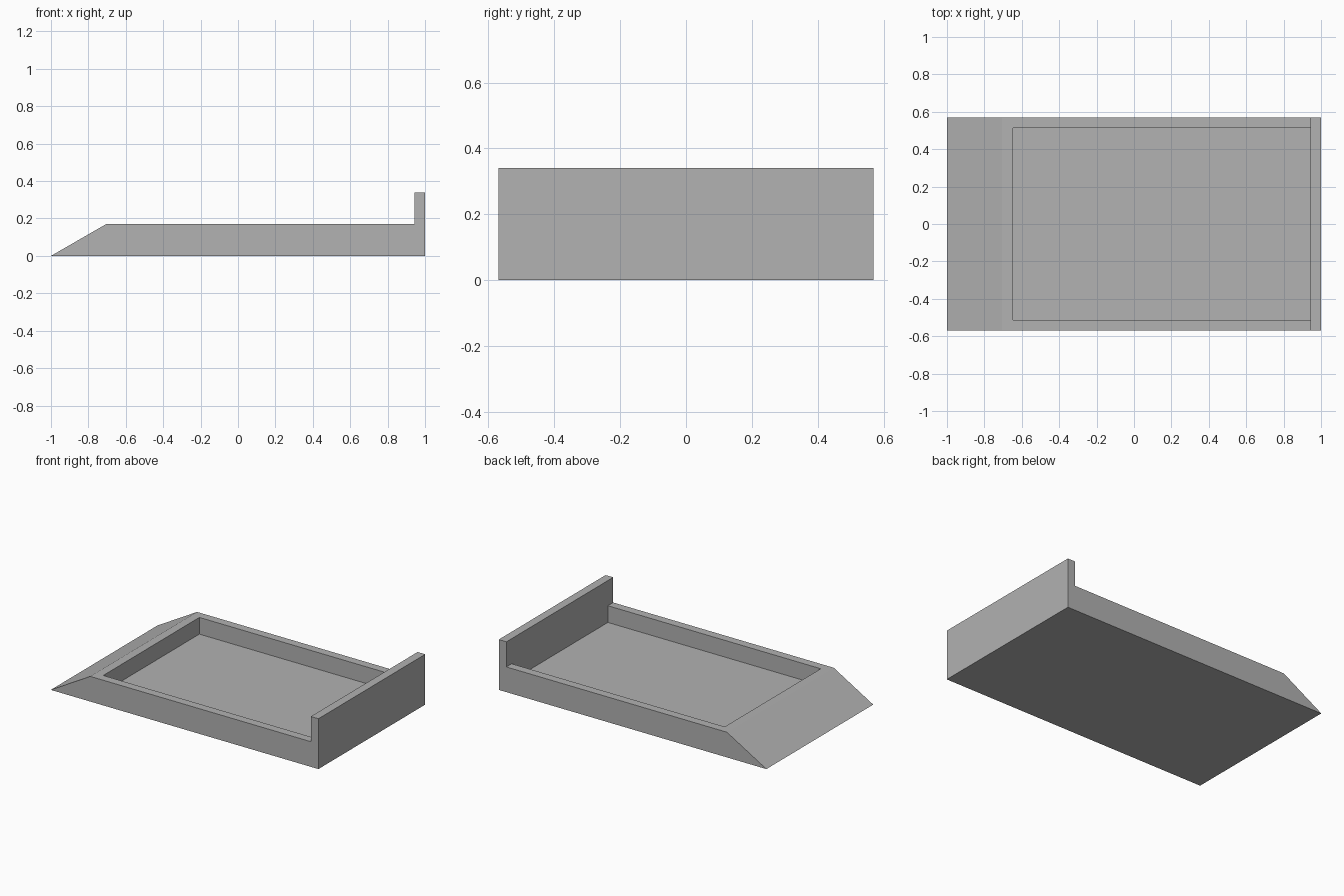
import bpy

cube = bpy.data.objects.get("Cube")
if cube:
    bpy.data.objects.remove(cube, do_unlink=True)

HALF_DEPTH = 0.57   # half the width across the ramp
WALL = 0.057        # rim, floor and end wall thickness
DECK = 0.17         # height of the rim
TOP = 0.34          # height of the end wall
RAMP_END = -0.705   # where the slope meets the rim

grey = bpy.data.materials.new("plain_grey")
grey.use_nodes = True
colour = (0.445, 0.445, 0.445, 1)
grey.diffuse_color = colour
grey.node_tree.nodes["Principled BSDF"].inputs["Base Color"].default_value = colour


def prism(name, profile, half):
    """Extrude an x-z profile along y, from -half to +half."""
    n = len(profile)
    verts = [(x, y, z) for y in (-half, half) for x, z in profile]
    faces = [list(range(n)), list(range(2 * n - 1, n - 1, -1))]
    for i in range(n):
        j = (i + 1) % n
        faces.append([i, i + n, j + n, j])
    mesh = bpy.data.meshes.new(name)
    mesh.from_pydata(verts, [], faces)
    mesh.materials.append(grey)
    obj = bpy.data.objects.new(name, mesh)
    bpy.context.scene.collection.objects.link(obj)
    return obj


# Body: ramp, flat deck and raised end wall in one profile
inner = 1 - WALL
body = prism("ramped_tray", [(-1, 0), (1, 0), (1, TOP), (inner, TOP),
                             (inner, DECK), (RAMP_END, DECK)], HALF_DEPTH)

# Recess: runs from behind the ramp up to the end wall
start = RAMP_END + WALL
cutter = prism("recess_cutter", [(start, WALL), (inner, WALL),
                                 (inner, TOP / 1.2), (start, TOP / 1.2)],
               HALF_DEPTH - WALL)
cutter.hide_render = True
cut = body.modifiers.new("recess", "BOOLEAN")
cut.operation = "DIFFERENCE"
cut.solver = "EXACT"
cut.object = cutter

# Bake the recess and drop the cutter
bpy.context.view_layer.update()
evaluated = body.evaluated_get(bpy.context.evaluated_depsgraph_get())
baked = bpy.data.meshes.new_from_object(evaluated)
body.modifiers.clear()
body.data = baked
bpy.data.objects.remove(cutter, do_unlink=True)
